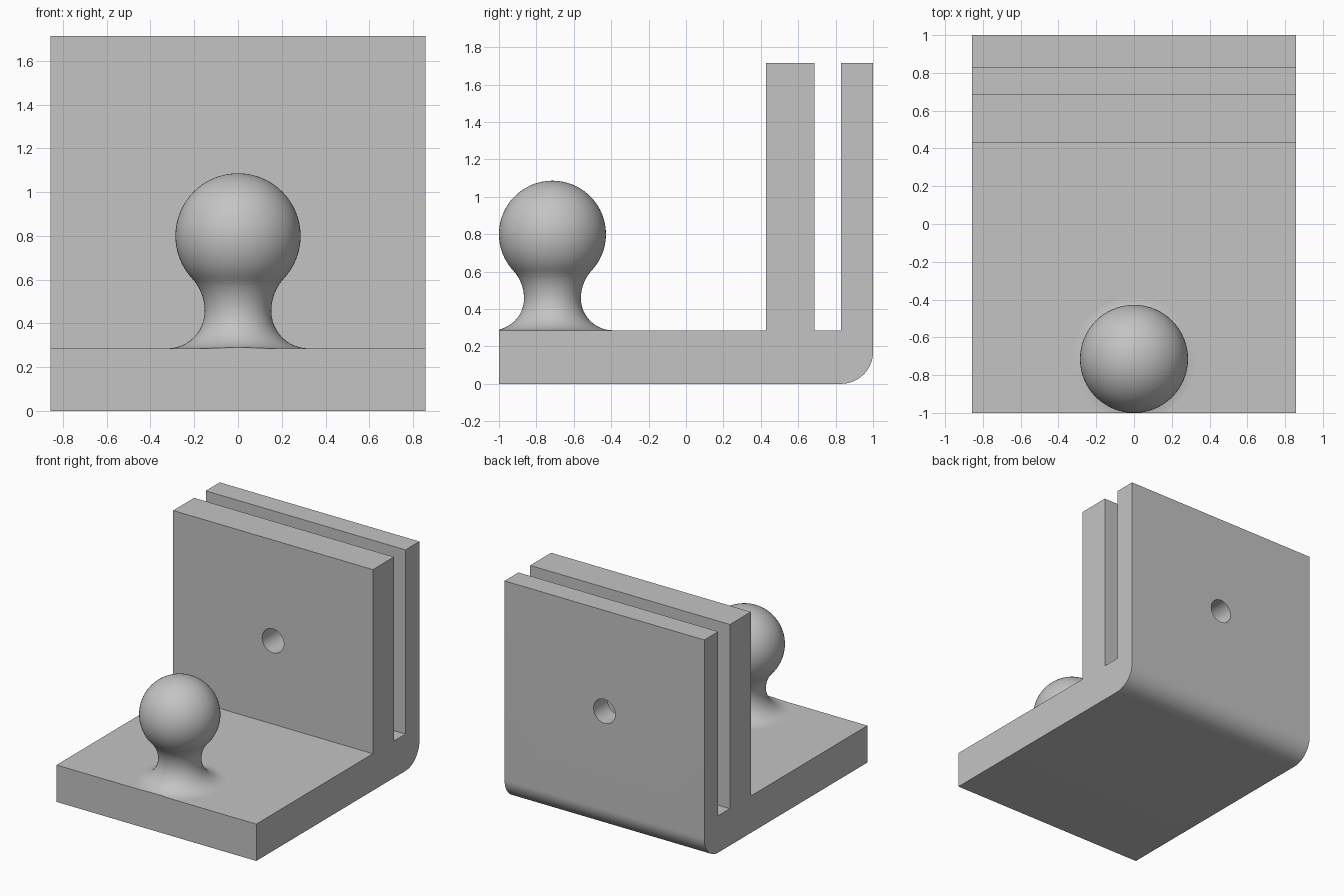
import bpy, bmesh
from math import sin, cos, pi, atan2, hypot
from mathutils import Matrix, Vector

cube = bpy.data.objects.get("Cube")
if cube:
    bpy.data.objects.remove(cube, do_unlink=True)

grey = bpy.data.materials.new("plain grey")
grey.use_nodes = True
colour = (0.55, 0.55, 0.55, 1)
grey.diffuse_color = colour
grey.node_tree.nodes["Principled BSDF"].inputs["Base Color"].default_value = colour

HALF_W, BASE, TOP = 0.857, 0.286, 1.714


def finish(bm, name):
    bmesh.ops.recalc_face_normals(bm, faces=bm.faces)
    mesh = bpy.data.meshes.new(name)
    bm.to_mesh(mesh)
    bm.free()
    mesh.materials.append(grey)
    obj = bpy.data.objects.new(name, mesh)
    bpy.context.collection.objects.link(obj)
    return obj


def activate(obj):
    bpy.ops.object.select_all(action="DESELECT")
    obj.select_set(True)
    bpy.context.view_layer.objects.active = obj


def smooth(obj):
    activate(obj)
    bpy.ops.object.shade_smooth_by_angle(angle=pi / 6)


def arc(cx, cy, r, a0, a1, n):
    angles = [a0 + (a1 - a0) * i / n for i in range(n + 1)]
    return [(cx + r * cos(a), cy + r * sin(a)) for a in angles]


# Bracket: side profile with two upright plates and a rounded back corner
R = 0.171
profile = [(-1, 0)] + arc(1 - R, R, R, -pi / 2, 0, 16) + [
    (1, TOP), (1 - R, TOP), (1 - R, BASE), (0.686, BASE),
    (0.686, TOP), (0.429, TOP), (0.429, BASE), (-1, BASE)]
bm = bmesh.new()
face = bm.faces.new([bm.verts.new((-HALF_W, y, z)) for y, z in profile])
swept = bmesh.ops.extrude_face_region(bm, geom=[face], use_keep_orig=True)
bmesh.ops.translate(bm, vec=(2 * HALF_W, 0, 0),
                    verts=[v for v in swept["geom"] if isinstance(v, bmesh.types.BMVert)])
bracket = finish(bm, "bracket")

# Screw hole through both uprights
bm = bmesh.new()
bmesh.ops.create_cone(bm, cap_ends=True, segments=48, radius1=0.093, radius2=0.093, depth=1,
                      matrix=Matrix.Translation((0, 0.75, 0.932)) @ Matrix.Rotation(pi / 2, 4, "X"))
cutter = finish(bm, "hole_cutter")
cutter.hide_render = True
cut = bracket.modifiers.new("screw hole", "BOOLEAN")
cut.operation, cut.solver, cut.object = "DIFFERENCE", "EXACT", cutter
activate(bracket)
bpy.ops.object.modifier_apply(modifier=cut.name)
bpy.data.objects.remove(cutter, do_unlink=True)
smooth(bracket)

# Ball stud: flared foot, waist blending tangentially into the ball, revolved
BALL_R, BALL_Z, NECK_R, WAIST_Z = 0.286, 0.80, 0.152, 0.457
drop = BALL_Z - WAIST_Z
blend = (NECK_R**2 + drop**2 - BALL_R**2) / (2 * (BALL_R - NECK_R))
centre = NECK_R + blend
tangent = atan2(drop, -centre)
outline = arc(NECK_R + R, WAIST_Z, R, 1.5 * pi, pi, 12)
outline += arc(centre, WAIST_Z, blend, pi, tangent, 10)[1:]
outline += arc(0, BALL_Z, BALL_R, tangent - pi, pi / 2, 32)[1:-1]
outline += [(0, BALL_Z + BALL_R)]
outline = [(0, BASE)] + outline

bm = bmesh.new()
verts = [bm.verts.new((r, 0, z)) for r, z in outline]
edges = [bm.edges.new(pair) for pair in zip(verts, verts[1:])]
bmesh.ops.spin(bm, geom=verts + edges, cent=(0, 0, 0), axis=(0, 0, 1),
               angle=2 * pi, steps=64, use_merge=False)
bmesh.ops.remove_doubles(bm, verts=bm.verts, dist=0.0005)
bmesh.ops.translate(bm, verts=bm.verts, vec=(0, -0.714, 0))

# Trim the foot flush with the front of the base
sliced = bmesh.ops.bisect_plane(bm, geom=bm.verts[:] + bm.edges[:] + bm.faces[:],
                                plane_co=(0, -1.0005, 0), plane_no=(0, -1, 0), clear_outer=True)
bmesh.ops.holes_fill(bm, edges=[e for e in bm.edges if e.is_boundary], sides=0)
smooth(finish(bm, "ball_stud"))
